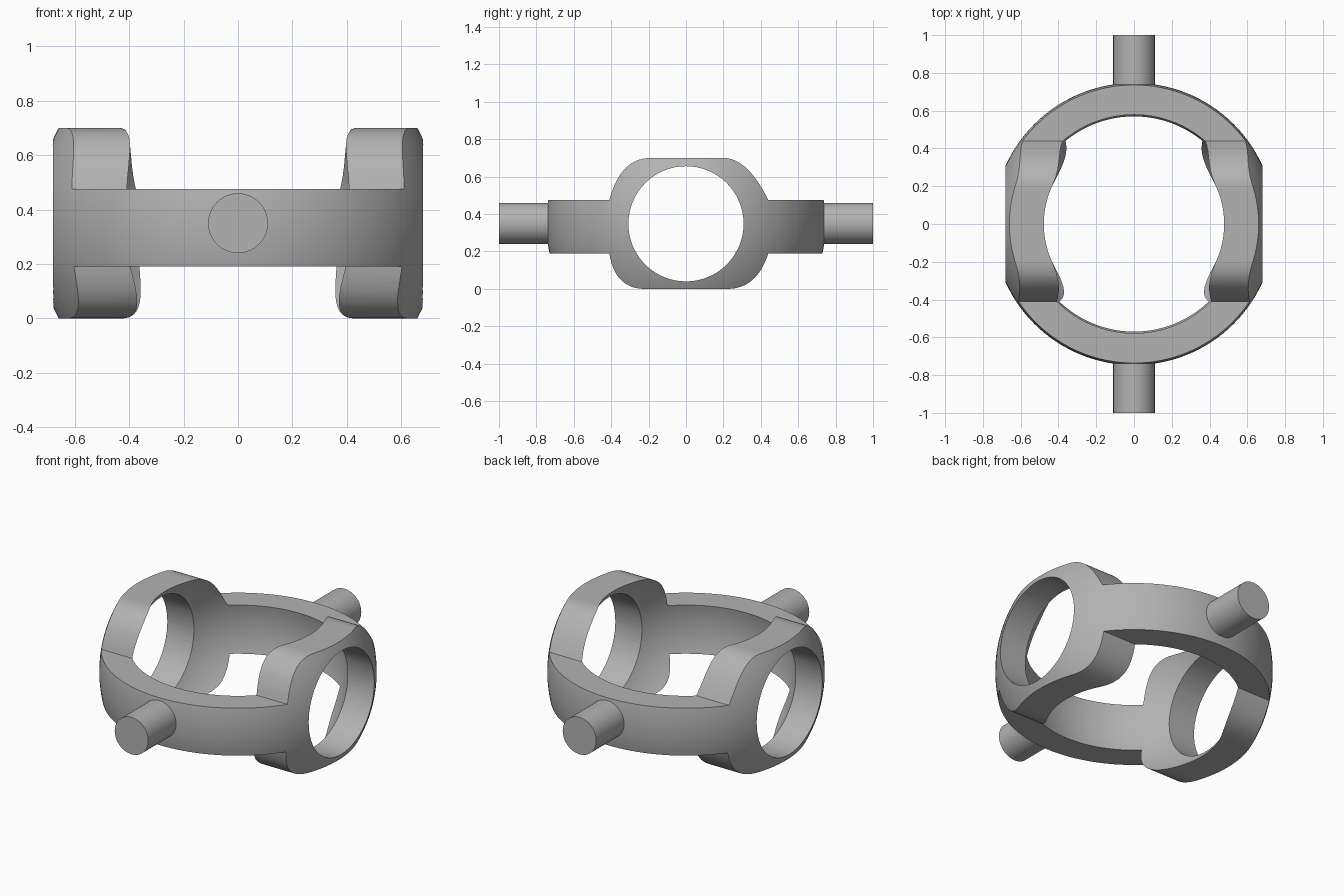
import bpy, bmesh, math
from mathutils import Matrix, Vector

default = bpy.data.objects.get("Cube")
if default:
    bpy.data.objects.remove(default, do_unlink=True)

MID = 0.35          # height of the pivot axes
HALF_WIDTH = 0.685  # the sides are cut flat here

metal = bpy.data.materials.new("plain grey")
metal.use_nodes = True
grey = (0.45, 0.45, 0.45, 1)
metal.diffuse_color = grey
metal.node_tree.nodes["Principled BSDF"].inputs["Base Color"].default_value = grey


def make(name, bm):
    bmesh.ops.recalc_face_normals(bm, faces=bm.faces)
    mesh = bpy.data.meshes.new(name)
    bm.to_mesh(mesh)
    bm.free()
    mesh.materials.append(metal)
    obj = bpy.data.objects.new(name, mesh)
    bpy.context.collection.objects.link(obj)
    return obj


def ball(name, radius):
    bm = bmesh.new()
    bmesh.ops.create_uvsphere(bm, u_segments=128, v_segments=64, radius=radius,
                              matrix=Matrix.Translation((0, 0, MID)))
    return make(name, bm)


def rod(name, radius, length, centre, axis):
    turn = Vector((0, 0, 1)).rotation_difference(Vector(axis)).to_matrix().to_4x4()
    bm = bmesh.new()
    bmesh.ops.create_cone(bm, cap_ends=True, segments=64, radius1=radius,
                          radius2=radius, depth=length,
                          matrix=Matrix.Translation(centre) @ turn)
    return make(name, bm)


def activate(obj):
    bpy.ops.object.select_all(action='DESELECT')
    obj.select_set(True)
    bpy.context.view_layer.objects.active = obj


def cut(obj, cutter, operation):
    activate(obj)
    mod = obj.modifiers.new("cut", 'BOOLEAN')
    mod.operation, mod.solver, mod.object = operation, 'EXACT', cutter
    bpy.ops.object.modifier_apply(modifier=mod.name)
    bpy.data.objects.remove(cutter, do_unlink=True)


def bend(start, control, end, steps=14):
    a, b, c = Vector(start), Vector(control), Vector(end)
    return [a * (1 - t) ** 2 + b * 2 * t * (1 - t) + c * t * t
            for t in (i / steps for i in range(steps + 1))]


# Side profile (y, z): a straight band with rounded ears above and below
profile = [Vector((-0.8, 0.475))]
profile += bend((-0.41, 0.475), (-0.35, 0.70), (-0.19, 0.70))
profile += bend((0.20, 0.70), (0.33, 0.70), (0.44, 0.475))
profile += [Vector((0.8, 0.475)), Vector((0.8, 0.19))]
profile += bend((0.44, 0.19), (0.38, 0), (0.22, 0))
profile += bend((-0.22, 0), (-0.38, 0), (-0.41, 0.19))
profile += [Vector((-0.8, 0.19))]

bm = bmesh.new()
face = bm.faces.new([bm.verts.new((-HALF_WIDTH, p.x, p.y)) for p in profile])
grown = bmesh.ops.extrude_face_region(bm, geom=[face])["geom"]
bmesh.ops.translate(bm, vec=(2 * HALF_WIDTH, 0, 0),
                    verts=[v for v in grown if isinstance(v, bmesh.types.BMVert)])
ring = make("gimbal_ring", bm)

# Turn the slab into a spherical shell with round side openings
cut(ring, ball("outer_form", 0.747), 'INTERSECT')
cut(ring, ball("inner_form", 0.592), 'DIFFERENCE')
cut(ring, rod("side_bore", 0.308, 2, (0, 0, MID - 0.002), (1, 0, 0)), 'DIFFERENCE')

# Pivot pins at front and back
pins = [rod(name, 0.11, 0.3, (0, side * 0.85, MID), (0, 1, 0))
        for name, side in (("front_pin", -1), ("back_pin", 1))]

for obj in [ring] + pins:
    activate(obj)
    bpy.ops.object.shade_smooth_by_angle(angle=math.radians(25))
